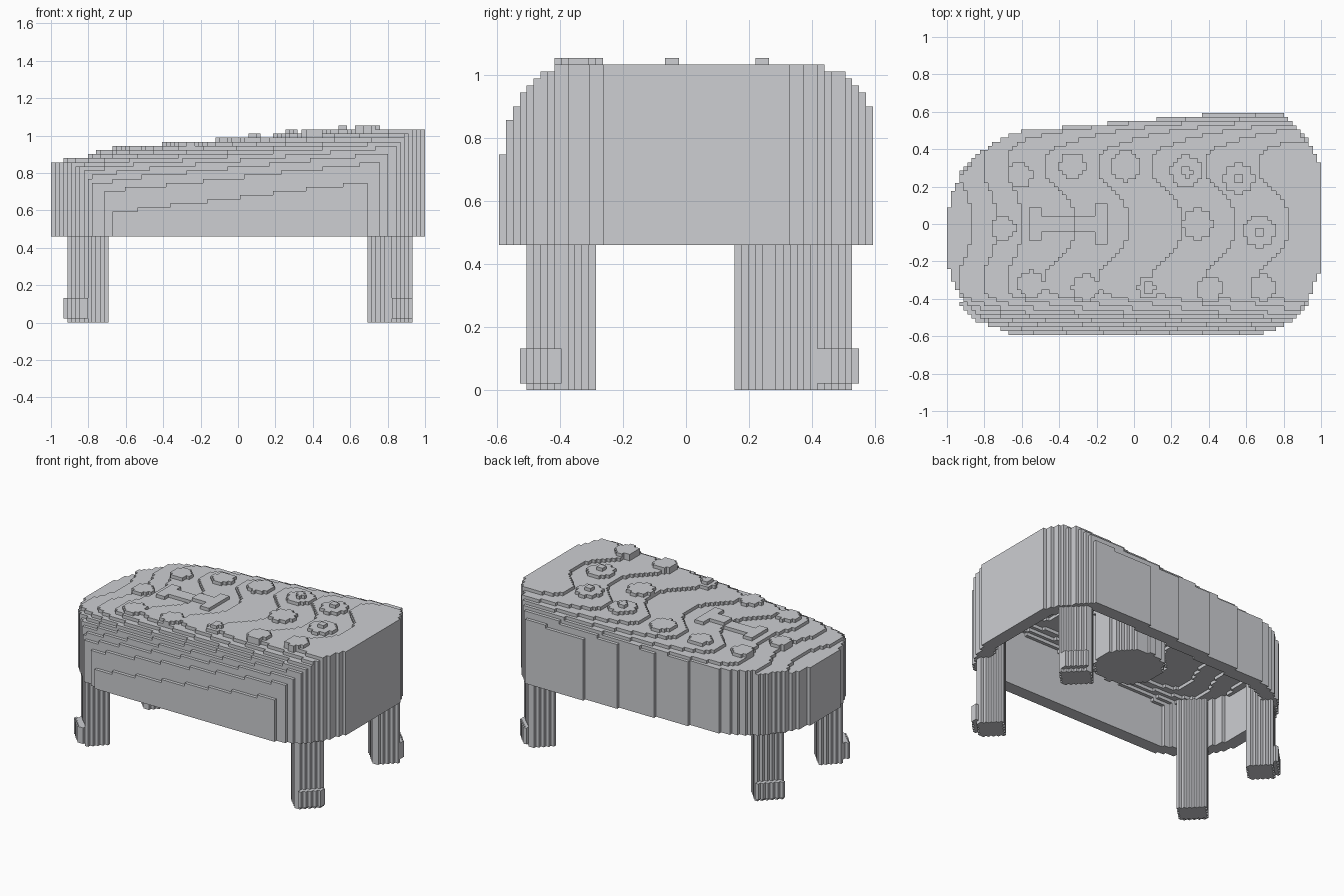
import bpy
import bmesh
from math import sqrt, hypot
from mathutils import Vector
from mathutils.geometry import intersect_point_line

cube = bpy.data.objects.get("Cube")
if cube:
    bpy.data.objects.remove(cube)

NX, NY = 91, 54          # block counts along x and y
V = 2 / NX               # block size
RIM = 21                 # block layer where the seat starts
WALL = 0.09              # seat wall thickness

grey = bpy.data.materials.new("plain grey")
grey.use_nodes = True
colour = (0.61, 0.62, 0.645, 1)
grey.diffuse_color = colour
grey.node_tree.nodes["Principled BSDF"].inputs["Base Color"].default_value = colour

# Plan outline of the seat, counter-clockwise from the front left corner
OUTLINE = [Vector(p) for p in (
    (-.66, -.59), (.68, -.59), (.79, -.55), (.86, -.5), (.92, -.42), (.96, -.33),
    (.995, -.24), (.995, .31), (.96, .39), (.91, .46), (.86, .52), (.78, .6),
    (.4, .585), (-.12, .54), (-.58, .5), (-.71, .46), (-.8, .4), (-.87, .33),
    (-.93, .25), (-.96, .19), (-.995, .07), (-.995, -.23), (-.96, -.33),
    (-.92, -.4), (-.86, -.47), (-.79, -.53))]
EDGES = list(zip(OUTLINE, OUTLINE[1:] + OUTLINE[:1]))


def centre(i, j):
    return (i + .5 - NX / 2) * V, (j + .5 - NY / 2) * V


def inside(x, y):
    odd = False
    for a, b in EDGES:
        if (a.y > y) != (b.y > y) and x < a.x + (b.x - a.x) * (y - a.y) / (b.y - a.y):
            odd = not odd
    return odd


def edge_distance(x, y):
    p = Vector((x, y))
    best = 9
    for a, b in EDGES:
        q, t = intersect_point_line(p, a, b)
        q = a.lerp(b, min(max(t, 0), 1))
        best = min(best, (p - q).length)
    return best


def round_off(t, depth):
    t = min(max(t, 0), 1)
    return depth * (1 - sqrt(1 - t * t))


def seat_top(x, y):
    """Layer count of the sloping, slightly dished top with rounded long edges."""
    n = 43.6 + 3.5 * x + .55 * min(1, (y / .25) ** 2)
    n = min(n - 4 * max(0, -.6 - x), 47)
    front = round_off((-y + V / 2 - .355) / .24, .34 - .05 * x)
    back = round_off((y + V / 2 - .36) / .23, .13)
    return round(n - (front + back) / V)


def build(name, columns):
    """Turn {(i, j): (low, high)} block columns into a mesh of exposed faces."""
    bm = bmesh.new()
    cache = {}

    def vert(i, j, k):
        if (i, j, k) not in cache:
            cache[i, j, k] = bm.verts.new(((i - NX / 2) * V, (j - NY / 2) * V, k * V))
        return cache[i, j, k]

    def face(*corners):
        bm.faces.new([vert(*c) for c in corners])

    for (i, j), (lo, hi) in columns.items():
        ring = [(i, j), (i + 1, j), (i + 1, j + 1), (i, j + 1)]
        face(*[(a, b, hi) for a, b in ring])
        face(*[(a, b, lo) for a, b in reversed(ring)])
        for s, (di, dj) in enumerate(((0, -1), (1, 0), (0, 1), (-1, 0))):
            p, q = ring[s], ring[(s + 1) % 4]
            nlo, nhi = columns.get((i + di, j + dj), (hi, hi))
            for a, b in ((lo, min(hi, nlo)), (max(lo, nhi), hi)):
                if a < b:
                    face((*p, a), (*q, a), (*q, b), (*p, b))
    mesh = bpy.data.meshes.new(name)
    bm.to_mesh(mesh)
    bm.free()
    mesh.materials.append(grey)
    obj = bpy.data.objects.new(name, mesh)
    bpy.context.collection.objects.link(obj)


def disc(cx, cy, r):
    """Block columns whose centres lie in a circle."""
    for i in range(NX):
        for j in range(NY):
            x, y = centre(i, j)
            if hypot(x - cx, y - cy) < r:
                yield i, j


def diagonal_box(cx, cy, inner, outer, half):
    """Block columns in a box turned to face the nearest corner of the seat."""
    sx, sy = (1 if cx > 0 else -1), (1 if cy > 0 else -1)
    for i in range(NX):
        for j in range(NY):
            x, y = centre(i, j)
            dx, dy = (x - cx) * sx, (y - cy) * sy
            if inner < (dx + dy) / sqrt(2) < outer and abs(dx - dy) / sqrt(2) < half:
                yield i, j


# Hollow seat shell, with a round boss hanging under its ceiling
seat, top, boss = {}, {}, {}
for i in range(NX):
    for j in range(NY):
        x, y = centre(i, j)
        if inside(x, y):
            h = top[i, j] = seat_top(x, y)
            seat[i, j] = (h - 4 if edge_distance(x, y) > WALL else RIM, h)
for c in disc(.04, 0, .21):
    boss[c] = (25, top[c] - 3)
build("seat_shell", seat)
build("underside_boss", boss)

# Four slim legs set diagonally, running into the shell, each with a toe outwards
for name, x, y in (("front_right", -.8, -.4), ("front_left", .81, -.4),
                   ("back_right", -.8, .26), ("back_left", .81, .415)):
    build(name + "_leg", {c: (0, min(35, top[c] - 2) if c in top else RIM)
                          for c in diagonal_box(x, y, -.075, .075, .088)})
    build(name + "_toe", {c: (1, 6) for c in diagonal_box(x, y, .03, .11, .08)})

# Round studs on the top, some carrying a small tip
STUDS = ((-.61, .26, .065, 0), (-.33, .31, .07, 0), (-.04, .31, .08, 0),
         (.28, .28, .085, 1), (.56, .24, .08, 1), (-.7, -.02, .065, 0),
         (.34, 0, .08, 0), (.67, -.04, .085, 1), (-.55, -.32, .07, 0),
         (-.26, -.34, .07, 0), (.08, -.34, .06, 1), (.4, -.35, .07, 0),
         (.69, -.34, .07, 0))
studs = {}
for x, y, r, tip in STUDS:
    level = seat_top(x, y) + 1
    for c in disc(x, y, r):
        if top[c] < level:
            studs[c] = (top[c], level)
    if tip:
        for c in disc(x, y, .03):
            studs[c] = (top[c], level + 1)
build("top_studs", studs)

# Raised bar with a crosspiece at each end
bar = {}
for c in top:
    x, y = centre(*c)
    ends = (-.57 < x < -.5 and abs(y) < .08) or (-.2 < x < -.14 and abs(y) < .11)
    if ends or (-.5 <= x <= -.2 and abs(y) < .035):
        bar[c] = (top[c], top[c] + 1)
build("top_bar", bar)
